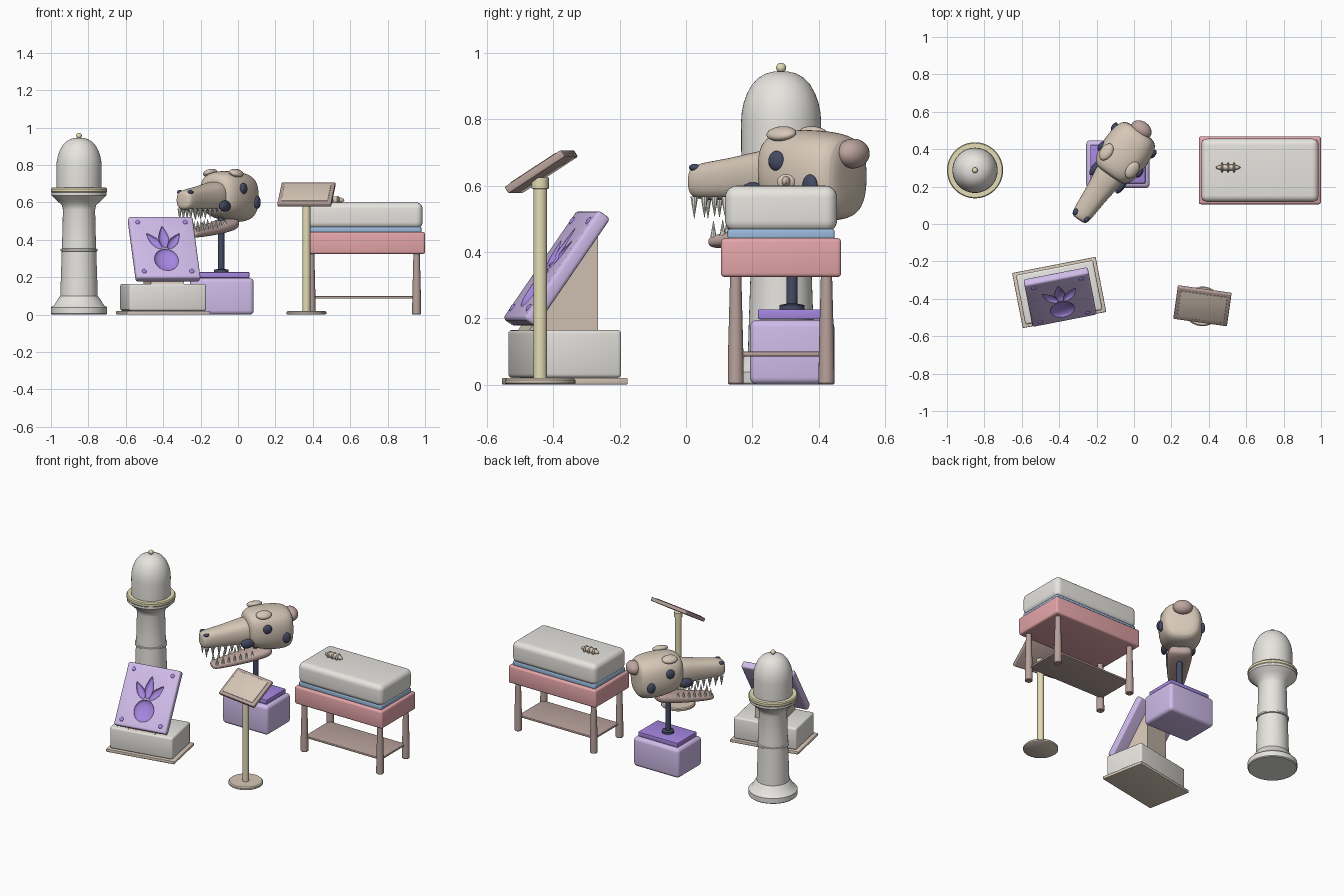
import bpy, bmesh, math
from mathutils import Matrix, Vector

if "Cube" in bpy.data.objects:
    bpy.data.objects.remove(bpy.data.objects["Cube"])

T = lambda x, y, z: Matrix.Translation((x, y, z))
R = lambda deg, axis: Matrix.Rotation(math.radians(deg), 4, axis)
S = lambda x, y, z: Matrix.Diagonal((x, y, z, 1))


def mat(name, r, g, b):
    m = bpy.data.materials.new(name)
    m.diffuse_color = (r, g, b, 1)
    m.use_nodes = True
    m.node_tree.nodes["Principled BSDF"].inputs["Base Color"].default_value = m.diffuse_color
    return m


STONE = mat("stone", .80, .78, .74)
GOLD = mat("brass", .78, .72, .47)
LILAC = mat("lilac", .63, .50, .82)
PURPLE = mat("purple", .38, .24, .75)
BONE = mat("bone", .68, .58, .48)
BROWN = mat("brown", .48, .36, .33)
PINK = mat("jaw_pink", .52, .38, .35)
NAVY = mat("navy", .06, .07, .13)
RED = mat("rose", .78, .38, .40)
BLUE = mat("blue", .33, .50, .72)
TOOTH = mat("tooth", .88, .87, .80)


def finish(name, bm, m, M):
    bmesh.ops.recalc_face_normals(bm, faces=bm.faces)
    me = bpy.data.meshes.new(name)
    bm.to_mesh(me)
    bm.free()
    me.transform(M)
    me.materials.append(m)
    o = bpy.data.objects.new(name, me)
    bpy.context.collection.objects.link(o)
    return o


def box(name, size, m, M, bevel=.006, seg=3):
    bm = bmesh.new()
    bmesh.ops.create_cube(bm, size=1, matrix=S(*size))
    bmesh.ops.bevel(bm, geom=bm.edges[:], offset=bevel, segments=seg, profile=.5, affect='EDGES')
    return finish(name, bm, m, M)


def lathe(name, profile, m, M, n=48):
    # profile of (radius, height), closed onto the axis at both ends
    bm = bmesh.new()
    pts = [(0, profile[0][1])] + profile + [(0, profile[-1][1])]
    vs = [bm.verts.new((r, 0, z)) for r, z in pts]
    es = [bm.edges.new(p) for p in zip(vs, vs[1:])]
    bmesh.ops.spin(bm, geom=vs + es, axis=(0, 0, 1), cent=(0, 0, 0), steps=n, angle=math.tau)
    bmesh.ops.remove_doubles(bm, verts=bm.verts, dist=1e-5)
    return finish(name, bm, m, M)


def ball(name, radii, m, M, n=24):
    bm = bmesh.new()
    bmesh.ops.create_uvsphere(bm, u_segments=n, v_segments=n // 2, radius=1)
    return finish(name, bm, m, M @ S(*radii))


def loft(name, sections, m, M, n=16, power=2.6):
    # sections of (forward, half_width, z_low, z_high), forward along -y
    bm = bmesh.new()
    rings = []
    for f, w, lo, hi in sections:
        ring = []
        for i in range(n):
            c, s = math.cos(math.tau * i / n), math.sin(math.tau * i / n)
            p = lambda v: math.copysign(abs(v) ** (2 / power), v)
            ring.append(bm.verts.new((w * p(c), -f, (lo + hi) / 2 + (hi - lo) / 2 * p(s))))
        rings.append(ring)
    for a, b in zip(rings, rings[1:]):
        for i in range(n):
            bm.faces.new((a[i], a[(i + 1) % n], b[(i + 1) % n], b[i]))
    bm.faces.new(rings[0])
    bm.faces.new(rings[-1])
    o = finish(name, bm, m, M)
    o.modifiers.new("smooth", 'SUBSURF').levels = 2
    o.modifiers["smooth"].render_levels = 2
    return o


# Column with dome
C = T(-.85, .287, 0)
lathe("column", [(.145, 0), (.15, .005), (.15, .038), (.145, .043), (.133, .05), (.112, .085), (.1, .1),
                 (.097, .2), (.09, .4), (.086, .56), (.092, .585), (.118, .61), (.14, .632), (.147, .638),
                 (.147, .656)], STONE, C)
lathe("column_band", [(.09, .337), (.099, .34), (.099, .35), (.09, .353)], STONE, C)
lathe("dome_ring", [(.145, .65), (.15, .657), (.15, .672), (.145, .679), (.12, .679)], GOLD, C)
lathe("dome", [(.12, .675), (.121, .79), (.119, .82), (.113, .85), (.103, .878), (.088, .905), (.068, .926),
               (.045, .939), (.02, .945)], STONE, C)
ball("dome_knob", (.015, .015, .015), GOLD, C @ T(0, 0, .956))

# Paw print panel on a block
P = T(-.40, -.366, 0) @ R(11, 'Z')
box("panel_foot_plate", (.455, .30, .02), BONE, P @ T(0, 0, .01), .004)
box("panel_block", (.42, .27, .145), STONE, P @ T(0, 0, .0925), .012)
bm = bmesh.new()
tri = [(-.127, .163), (.085, .163), (.085, .465)]
ends = [[bm.verts.new((x, y, z)) for y, z in tri] for x in (-.09, .09)]
for e in ends:
    bm.faces.new(e)
for i in range(3):
    j = (i + 1) % 3
    bm.faces.new((ends[0][i], ends[0][j], ends[1][j], ends[1][i]))
finish("panel_wedge", bm, BONE, P)
F = P @ T(0, -.025, .35) @ R(55, 'X')
slab = box("paw_slab", (.35, .40, .046), LILAC, F, .012)
slab.data.materials.append(PURPLE)
FT = F @ T(0, 0, .023)
cutters = [ball("pad_cutter", (.065, .07, .024), PURPLE, FT @ T(0, -.085, 0), 32)]
for x, y, a, rx, ry in ((0, .063, 0, .027, .07), (-.054, .037, 36, .024, .06), (.054, .037, -36, .024, .06)):
    c = ball("toe_cutter", (1, 1, 1), PURPLE, Matrix())
    for v in c.data.vertices:
        v.co.x *= 1 - .6 * max(0, v.co.y)
    c.data.transform(FT @ T(x, y, 0) @ R(a, 'Z') @ S(rx, ry, .02))
    cutters.append(c)
for c in cutters:
    mod = slab.modifiers.new("cut", 'BOOLEAN')
    mod.operation, mod.object, mod.solver = 'DIFFERENCE', c, 'EXACT'
    mod.material_mode = 'TRANSFER'
bpy.context.view_layer.objects.active = slab
for mod in list(slab.modifiers):
    bpy.ops.object.modifier_apply(modifier=mod.name)
for c in cutters:
    bpy.data.objects.remove(c)
for x in (-.13, .13):
    for y in (-.16, .16):
        ball("slab_pin", (.013, .013, .006), PURPLE, FT @ T(x, y, 0), 16)

# Skull pedestal
box("pedestal", (.34, .255, .195), LILAC, T(-.086, .32, .0975), .022, 4)
box("pedestal_lid", (.295, .205, .03), PURPLE, T(-.086, .32, .212), .004)
lathe("skull_rod", [(.038, .225), (.038, .24), (.017, .244), (.017, .54)], NAVY, T(-.09, .32, 0), 24)

# Skull
K = T(-.09, .32, 0) @ R(-35, 'Z')
loft("cranium", [(.075, .06, .59, .72), (.065, .1, .545, .75), (.02, .127, .515, .77), (-.08, .138, .495, .772),
                 (-.17, .128, .49, .762), (-.21, .105, .51, .745), (-.22, .06, .56, .70)], BONE, K)
loft("snout", [(.362, .025, .59, .64), (.357, .045, .565, .66), (.33, .056, .555, .67), (.2, .063, .555, .688),
               (.1, .08, .55, .71), (.0, .09, .55, .72)], BONE, K)
loft("lower_jaw", [(.29, .022, .42, .44), (.285, .04, .412, .45), (.25, .05, .41, .457), (.1, .065, .422, .48),
                   (-.03, .08, .44, .515), (-.08, .07, .455, .52), (-.09, .04, .47, .51)], PINK, K)
ball("skull_back_knob", (.06, .045, .045), PINK, K @ T(0, .225, .697) @ R(-12, 'X'))
for s in (-1, 1):
    ball("eye", (.016, .028, .03), NAVY, K @ T(s * .125, .03, .675))
    ball("ear_hole", (.014, .026, .034), NAVY, K @ T(s * .127, .155, .6))
    ball("jaw_hinge", (.02, .045, .03), NAVY, K @ T(s * .085, -.085, .58))
    ball("brow", (.034, .05, .02), BONE, K @ T(s * .085, .02, .757) @ R(s * 22, 'Y'))
    ball("nostril", (.014, .018, .011), NAVY, K @ T(s * .035, -.335, .655))
    for i in range(7):
        t = i / 6
        f = .335 - .24 * t
        lathe("upper_tooth", [(.012, 0), (.0005, .068 - .02 * t)], TOOTH,
              K @ T(s * (.036 + .022 * t), -f, .568) @ R(180, 'X'), 10)
        f = .265 - .22 * t
        lathe("lower_tooth", [(.01, 0), (.0005, .05 - .012 * t)], TOOTH,
              K @ T(s * (.035 + .022 * t), -f, .445 + .028 * t), 10)

# Reading stand
L = T(.366, -.44, 0)
lathe("stand_foot", [(.1, 0), (.106, .004), (.106, .014), (.1, .02)], BONE, L)
lathe("stand_post", [(.021, .018), (.021, .59), (.026, .592), (.026, .625)], GOLD, L, 24)
B = L @ T(0, .003, .642) @ R(-8, 'Z') @ R(33, 'X')
box("sign_frame", (.29, .205, .024), BROWN, B, .005)
box("sign_face", (.25, .165, .008), BONE, B @ T(0, 0, .011), .002)

# Display table
D = T(.673, .287, 0)
box("tray", (.653, .363, .118), RED, D @ T(0, 0, .383), .012)
box("blue_band", (.615, .322, .03), BLUE, D @ T(0, 0, .454), .006)
box("cushion", (.628, .338, .14), STONE, D @ T(0, 0, .53), .035, 6)
for sx in (-1, 1):
    for sy in (-1, 1):
        lathe("table_leg", [(.02, 0), (.024, .004), (.023, .1), (.017, .328)], BROWN,
              D @ T(sx * .282, sy * .137, 0), 20)
box("table_shelf", (.57, .26, .014), BROWN, D @ T(0, 0, .092), .004)

# Small bone specimen on the cushion
N = T(.503, .302, .612)
ball("specimen_body", (.066, .016, .02), BONE, N)
for x in (-.032, 0, .032):
    ball("specimen_rib", (.008, .027, .023), BONE, N @ T(x, 0, 0), 16)

# Smooth shading with sharp creases kept
for o in bpy.data.objects:
    o.select_set(o.type == 'MESH')
bpy.context.view_layer.objects.active = slab
bpy.ops.object.shade_smooth_by_angle(angle=math.radians(35))
